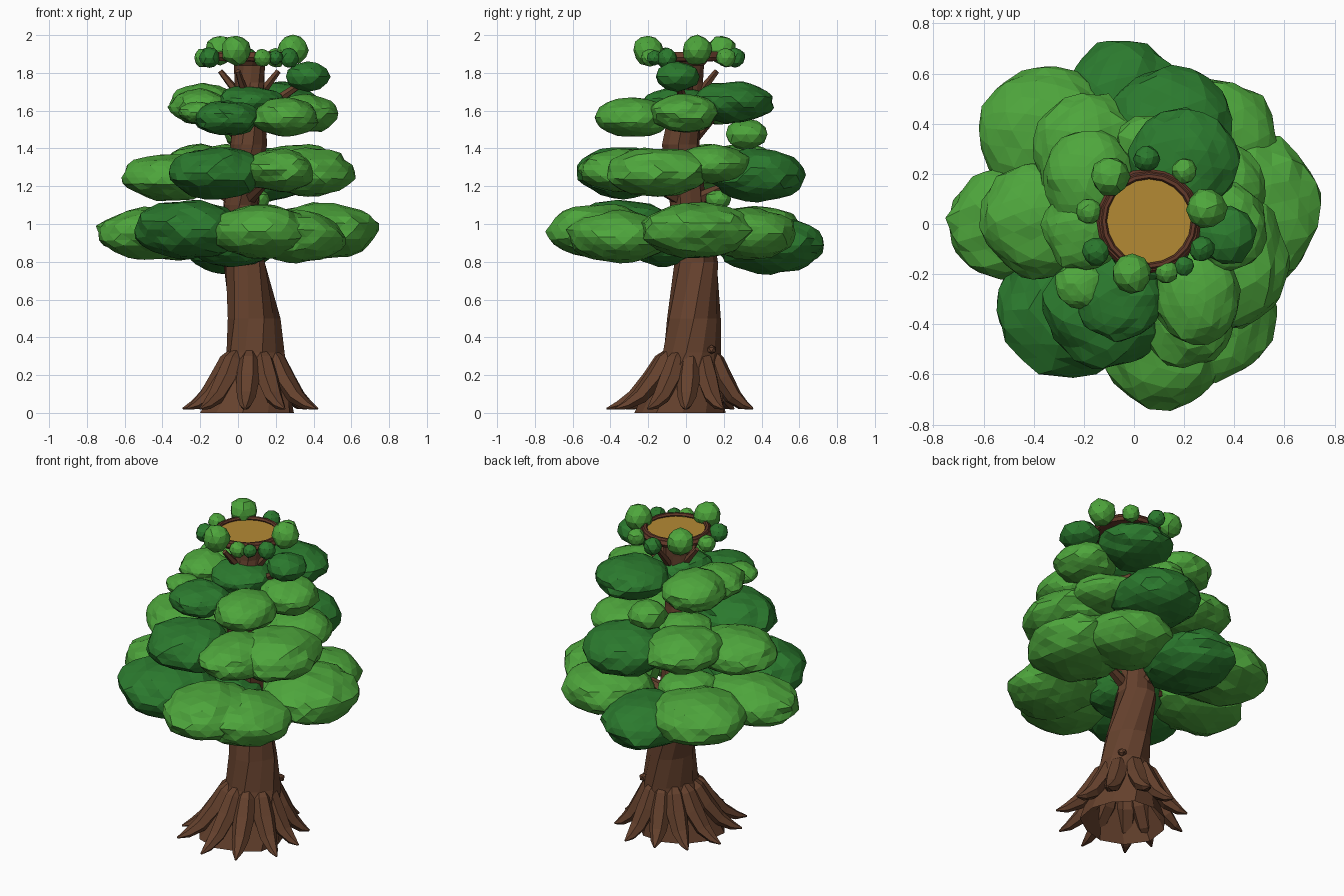
import bpy, bmesh, math, random
from mathutils import Vector, noise

if "Cube" in bpy.data.objects:
    bpy.data.objects.remove(bpy.data.objects["Cube"])

random.seed(4)


def material(name, r, g, b):
    def lin(c):
        c /= 255
        return c / 12.92 if c <= 0.04045 else ((c + 0.055) / 1.055) ** 2.4
    m = bpy.data.materials.new(name)
    m.diffuse_color = (lin(r), lin(g), lin(b), 1)
    m.use_nodes = True
    m.node_tree.nodes["Principled BSDF"].inputs["Base Color"].default_value = m.diffuse_color
    return m


BARK = material("bark brown", 101, 65, 45)
RIM = material("rim brown", 100, 58, 42)
LIGHT = material("light leaf green", 78, 166, 60)
DARK = material("dark leaf green", 43, 122, 46)
GOLD = material("golden wood", 180, 138, 52)


def finish(bm, name, mat):
    bmesh.ops.recalc_face_normals(bm, faces=bm.faces)
    me = bpy.data.meshes.new(name)
    bm.to_mesh(me)
    bm.free()
    me.materials.append(mat)
    ob = bpy.data.objects.new(name, me)
    bpy.context.collection.objects.link(ob)
    return ob


def loft(name, rings, mat, bottom=True):
    """Skin a list of equal vertex rings and cap the ends."""
    bm = bmesh.new()
    loops = [[bm.verts.new(p) for p in ring] for ring in rings]
    n = len(loops[0])
    for a, b in zip(loops, loops[1:]):
        for i in range(n):
            j = (i + 1) % n
            bm.faces.new((a[i], a[j], b[j], b[i]))
    if bottom:
        bm.faces.new(loops[0][::-1])
    bm.faces.new(loops[-1])
    return finish(bm, name, mat)


def limb(name, path, radii, mat, sides=6, flat=1.0):
    """Tapered tube along a path; flat scales its thickness."""
    pts = [Vector(p) for p in path]
    rings = []
    for i, p in enumerate(pts):
        d = (pts[min(i + 1, len(pts) - 1)] - pts[max(i - 1, 0)]).normalized()
        side = d.cross(Vector((0, 0, 1))).normalized()
        up = side.cross(d)
        rings.append([p + radii[i] * (side * math.cos(t) + up * math.sin(t) * flat)
                      for t in (math.tau * k / sides for k in range(sides))])
    return loft(name, rings, mat)


def blob(name, x, y, z, rx, ry, rz, mat, detail=3):
    """Faceted, slightly lumpy leaf cluster."""
    bm = bmesh.new()
    bmesh.ops.create_icosphere(bm, subdivisions=detail, radius=1)
    off = Vector((random.uniform(0, 50), random.uniform(0, 50), 0))
    spin = random.uniform(0, math.tau)
    c, s = math.cos(spin), math.sin(spin)
    for v in bm.verts:
        k = 0.995 + 0.11 * noise.noise(v.co * 1.9 + off) + random.uniform(-0.035, 0.035)
        p = v.co * k
        v.co = (x + rx * (p.x * c - p.y * s), y + ry * (p.x * s + p.y * c), z + rz * p.z)
    return finish(bm, name, mat)


# Trunk: z, centre x, centre y, radius; twisted, uneven, open underneath
profile = [(0, .06, -.02, .25), (.2, .08, .01, .185), (.32, .095, .035, .155),
           (.5, .08, .045, .14), (.8, .03, .06, .118), (1.1, .015, .02, .1),
           (1.42, .05, -.025, .098), (1.75, .06, .01, .08), (1.84, .06, .012, .085),
           (1.88, .06, .012, .12)]
N = 11
wob = [random.uniform(.92, 1.08) for _ in range(N)]
trunk = []
for z, cx, cy, r in profile:
    ring = []
    for k in range(N):
        a = math.tau * k / N + z * 1.1
        q = r * wob[k] * random.uniform(.97, 1.03)
        ring.append((cx + q * math.cos(a), cy + q * math.sin(a), z))
    trunk.append(ring)
loft("trunk", trunk, BARK, bottom=False)

# Flared roots around the base: distance out, height, width
ROOTS = 11
for i in range(ROOTS):
    a = math.tau * (i + random.uniform(-.15, .15)) / ROOTS
    reach = random.uniform(.36, .40)
    path, radii = [], []
    for f, h, w in ((.11, .32, .03), (.14, .28, .05), (.185, .18, .062),
                    (.255, .085, .05), (.32, .04, .03), (.37, .022, .006)):
        b = a + .25 * (f - .1)
        rr = f * reach / .37
        path.append((.085 - .06 * f + rr * math.cos(b), .045 - .18 * f + rr * math.sin(b), h))
        radii.append(w)
    limb(f"root_{i + 1}", path, radii, BARK, 6, .85)

# Small knot on the trunk's right rear side
blob("trunk_knot", .2, .135, .335, .028, .028, .025, BARK, 1)


# Hidden boughs reaching into the leaf tiers
def boughs(name, z, reach, angles):
    for i, a in enumerate(angles):
        c, s = math.cos(a), math.sin(a)
        limb(f"{name}_{i + 1}", [(.03 + reach * f * c, .02 + reach * f * s, z + .12 * f)
                                 for f in (0, .5, 1)], [.045, .03, .015], BARK)


boughs("lower_bough", .84, .34, (.2, 1.7, 3.1, 4.9))
boughs("middle_bough", 1.11, .28, (1.1, 3.0, 5.2))
boughs("upper_bough", 1.45, .2, (2.4, 5.7))
limb("side_branch", [(.1, 0, 1.62), (.22, -.02, 1.665), (.36, -.04, 1.76)], [.03, .025, .018], BARK)

# Struts spreading beneath the platform
for i, a in enumerate((.1, 1.45, 3.05, 4.3)):
    c, s = math.cos(a), math.sin(a)
    limb(f"strut_{i + 1}", [(.06 + .06 * c, .01 + .06 * s, 1.69), (.06 + .155 * c, .01 + .155 * s, 1.81)],
         [.024, .015], BARK, 5)


# Leaf tiers: clusters x, y, z, radius x, radius y; height follows the mean radius
def tier(name, ratio, mat, clusters):
    for i, (x, y, z, rx, ry) in enumerate(clusters):
        blob(f"{name}_{i + 1}", x, y, z, rx, ry, ratio * (rx + ry) / 2, mat)


tier("lower_light_leaves", .52, LIGHT, [
    (-.45, 0, .95, .3, .23), (.12, -.45, .96, .27, .28), (.31, -.35, .93, .25, .28),
    (.465, .06, .965, .28, .3), (.31, .33, .95, .26, .26), (-.34, .36, .95, .28, .27),
    (-.13, .16, 1, .17, .17)])
tier("lower_dark_leaves", .55, DARK, [
    (-.26, -.33, .97, .29, .28), (-.04, .45, .885, .25, .28), (-.02, -.1, .89, .22, .2)])
tier("middle_light_leaves", .5, LIGHT, [
    (-.36, .02, 1.245, .26, .23), (.22, -.32, 1.285, .2, .25), (.37, -.15, 1.275, .24, .28),
    (.32, .14, 1.32, .21, .2), (-.19, .28, 1.305, .22, .24), (-.07, .1, 1.345, .15, .15)])
tier("middle_dark_leaves", .56, DARK, [(-.11, -.33, 1.27, .25, .24), (.15, .38, 1.26, .25, .255)])
tier("upper_light_leaves", .57, LIGHT, [
    (-.18, .18, 1.635, .18, .2), (-.2, -.02, 1.62, .16, .17), (-.21, -.24, 1.59, .105, .095),
    (.25, -.28, 1.565, .175, .2), (.36, -.01, 1.585, .175, .18)])
tier("upper_dark_leaves", .52, DARK, [
    (-.06, -.29, 1.56, .175, .18), (.2, .25, 1.645, .215, .21), (.06, -.05, 1.64, .18, .17)])

# Small loose leaf tufts
blob("rear_tuft", .04, .32, 1.475, .115, .115, .085, LIGHT, 2)
blob("inner_tuft", .1, .17, 1.13, .07, .07, .055, LIGHT, 2)
blob("side_tuft", .37, -.045, 1.78, .12, .12, .08, DARK, 2)

# Platform: golden top with a raised double rim
CX, CY = .06, .012


def ring_rows(stations, n=20):
    return [[(CX + r * math.cos(math.tau * k / n), CY + r * math.sin(math.tau * k / n), z)
             for k in range(n)] for r, z in stations]


loft("platform_base", ring_rows([(.12, 1.86), (.185, 1.87), (.185, 1.885)]), RIM)
loft("platform_top", ring_rows([(.18, 1.884), (.18, 1.892)]), GOLD)
for name, radius, z, tube in (("outer_rim", .188, 1.882, .021), ("inner_rim", .18, 1.9, .013)):
    bm = bmesh.new()
    n, m = 20, 6
    grid = []
    for i in range(n):
        a = math.tau * i / n
        t = tube * random.uniform(.9, 1.1)
        grid.append([bm.verts.new((CX + (radius + t * math.cos(b)) * math.cos(a),
                                   CY + (radius + t * math.cos(b)) * math.sin(a),
                                   z + t * math.sin(b))) for b in (math.tau * j / m for j in range(m))])
    for i in range(n):
        for j in range(m):
            i2, j2 = (i + 1) % n, (j + 1) % m
            bm.faces.new((grid[i][j], grid[i2][j], grid[i2][j2], grid[i][j2]))
    finish(bm, name, RIM)


# Leaf tufts around the rim: angle in degrees, distance, radius; big ones sit higher
def rim_tufts(name, mat, tufts):
    for i, (deg, dist, r) in enumerate(tufts):
        a = math.radians(deg)
        z = 1.92 if r > .07 else 1.88
        blob(f"{name}_{i + 1}", CX + dist * math.cos(a), CY + dist * math.sin(a), z, r, r, r, mat, 2)


rim_tufts("light_rim_tuft", LIGHT, [(131, .236, .079), (55, .243, .052), (12, .235, .08),
                                    (171, .243, .052), (252, .223, .08), (289, .213, .048)])
rim_tufts("dark_rim_tuft", DARK, [(92, .248, .053), (210, .243, .056), (332, .238, .052),
                                  (308, .226, .04)])
